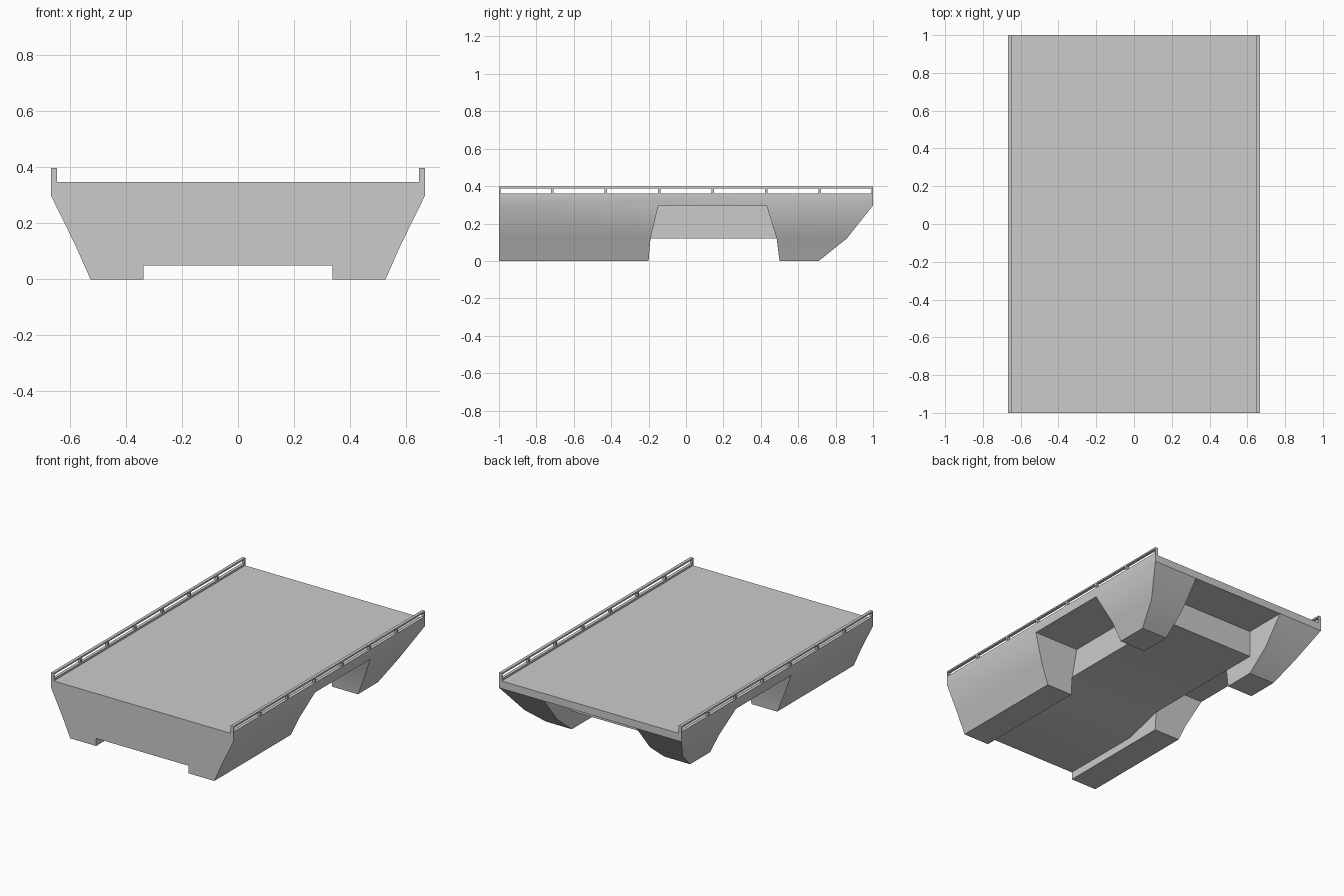
import bpy, bmesh, math

if "Cube" in bpy.data.objects:
    bpy.data.objects.remove(bpy.data.objects["Cube"])

W, RAIL_IN, KEEL_IN = 0.667, 0.647, 0.338


def prism(name, profile, axis, a, b):
    """Extrude a 2D profile from a to b: axis 'y' takes (x, z), axis 'x' takes (y, z)."""
    bm = bmesh.new()

    def place(p, t):
        return (p[0], t, p[1]) if axis == 'y' else (t, p[0], p[1])

    ra = [bm.verts.new(place(p, a)) for p in profile]
    rb = [bm.verts.new(place(p, b)) for p in profile]
    bm.faces.new(ra)
    bm.faces.new(rb)
    n = len(profile)
    for i in range(n):
        j = (i + 1) % n
        bm.faces.new((ra[i], ra[j], rb[j], rb[i]))
    bmesh.ops.recalc_face_normals(bm, faces=bm.faces[:])
    me = bpy.data.meshes.new(name)
    bm.to_mesh(me)
    bm.free()
    ob = bpy.data.objects.new(name, me)
    bpy.context.collection.objects.link(ob)
    return ob


def box(name, x0, x1, y0, y1, z0, z1):
    return prism(name, [(x0, z0), (x1, z0), (x1, z1), (x0, z1)], 'y', y0, y1)


def cut(target, cutter):
    cutter.hide_render = True
    mod = target.modifiers.new("cut", 'BOOLEAN')
    mod.operation = 'DIFFERENCE'
    mod.solver = 'EXACT'
    mod.object = cutter
    bpy.context.view_layer.objects.active = target
    bpy.ops.object.modifier_apply(modifier=mod.name)
    bpy.data.objects.remove(cutter)


# Hull and deck: one cross-section along the full length, with low side curbs
half = [(0.527, 0), (0.58, 0.12), (W, 0.297), (W, 0.36), (RAIL_IN, 0.36), (RAIL_IN, 0.347)]
section = half + [(-x, z) for x, z in reversed(half)]
hull = prism("hull_and_deck", section, 'y', -1, 1)

# Tunnel between the two keels, rising aft and open under the deck end
tunnel = [(-1.1, -0.1), (-1.1, 0.05), (-0.44, 0.05), (-0.19, 0.12),
          (0.71, 0.12), (0.71, 0.297), (1.1, 0.297), (1.1, -0.1)]
cut(hull, prism("tunnel_cutter", tunnel, 'x', -KEEL_IN, KEEL_IN))

# Raked ends of the keels
rake = [(0.61, -0.08), (0.71, 0), (0.86, 0.12), (1.0, 0.297), (1.1, 0.424), (1.1, -0.08)]
cut(hull, prism("rake_cutter", rake, 'x', -1, 1))

# Side openings in both keels
arch = [(-0.205, -0.06), (-0.2, 0), (-0.19, 0.12), (-0.147, 0.297),
        (0.43, 0.297), (0.485, 0.12), (0.5, 0), (0.505, -0.06)]
for s in (-1, 1):
    cut(hull, prism("side_opening_cutter", arch, 'x', s * KEEL_IN, s))

# Railings: top bar and eight evenly spaced posts on each side
for s, side in ((-1, "left"), (1, "right")):
    x0, x1 = sorted((s * RAIL_IN, s * W))
    box(f"{side}_rail_bar", x0, x1, -1, 1, 0.388, 0.398)
    for i in range(8):
        y = -1 + 2 * i / 7
        box(f"{side}_rail_post_{i + 1}", x0, x1,
            max(-1, y - 0.007), min(1, y + 0.007), 0.36, 0.388)

# Soft shading on the gentle hull bends, sharp elsewhere
bpy.ops.object.select_all(action='DESELECT')
hull.select_set(True)
bpy.context.view_layer.objects.active = hull
bpy.ops.object.shade_smooth_by_angle(angle=math.radians(30))
